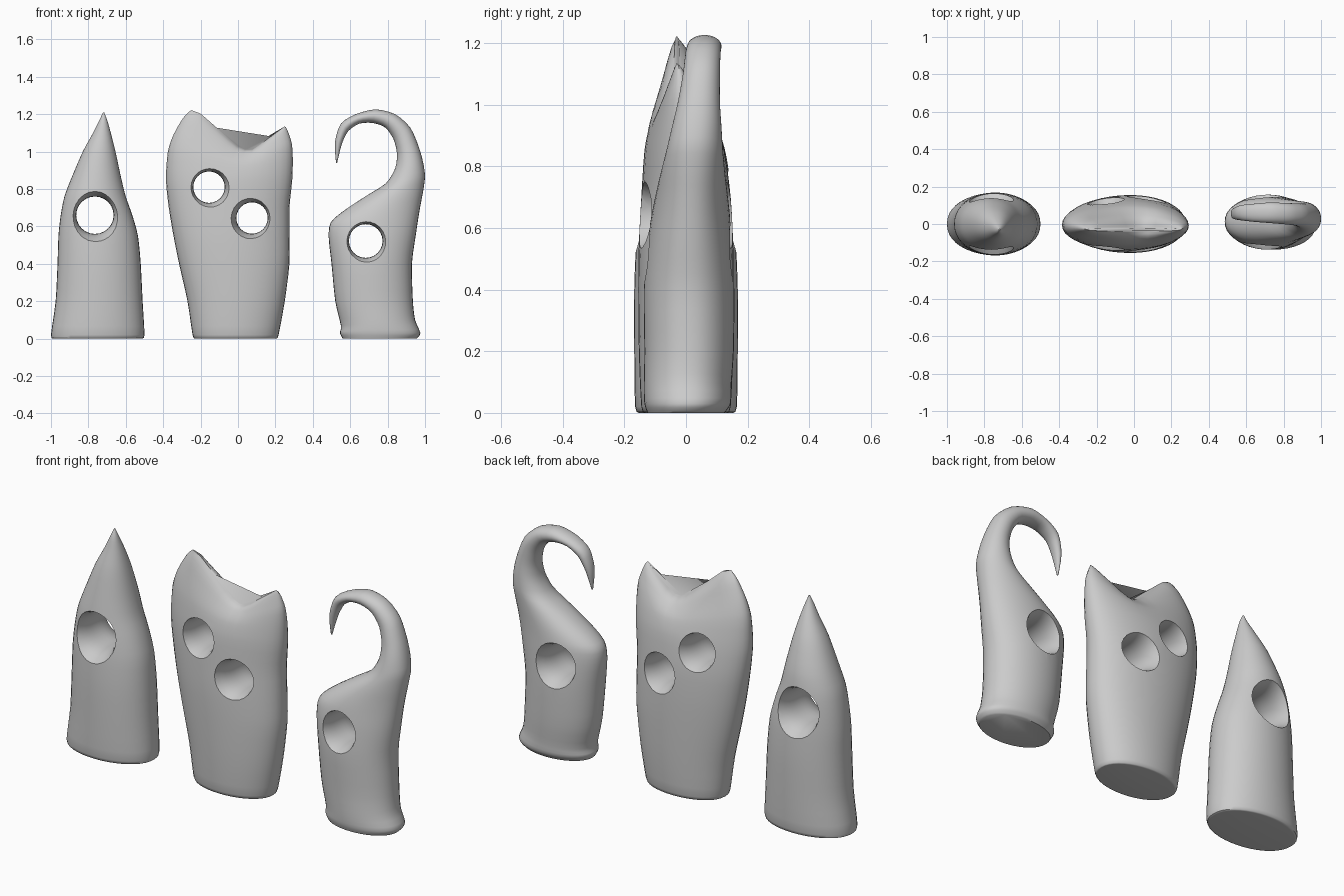
import bpy, bmesh, math

if "Cube" in bpy.data.objects:
    bpy.data.objects.remove(bpy.data.objects["Cube"])

SIDES = 40
STEPS = 3


def spline(a, b, c, d, t):
    # Softened Catmull-Rom step between b and c
    m1, m2 = (c - a) * 0.4, (d - b) * 0.4
    return ((2*t**3 - 3*t**2 + 1) * b + (t**3 - 2*t**2 + t) * m1
            + (3*t**2 - 2*t**3) * c + (t**3 - t**2) * m2)


def make_object(name, rings):
    bm = bmesh.new()
    loops = [[bm.verts.new(p) for p in ring] for ring in rings]
    for lo, hi in zip(loops, loops[1:]):
        n = len(lo)
        for i in range(n):
            bm.faces.new((lo[i], lo[(i+1) % n], hi[(i+1) % n], hi[i]))
    bm.faces.new(loops[0][::-1])
    bm.faces.new(loops[-1])
    bmesh.ops.recalc_face_normals(bm, faces=bm.faces)
    mesh = bpy.data.meshes.new(name)
    bm.to_mesh(mesh)
    bm.free()
    obj = bpy.data.objects.new(name, mesh)
    bpy.context.collection.objects.link(obj)
    return obj


def valley(t):
    # Drop of the top edge between the two horns
    pts = [(0, 0), (.1, .01), (.54, .164), (.66, .154), (1, 0)]
    for (t0, v0), (t1, v1) in zip(pts, pts[1:]):
        if t <= t1:
            return v0 + (v1 - v0) * (t - t0) / (t1 - t0)
    return 0


def loft(name, sections):
    # section: left x, left z, right x, right z, centre y, half depth, valley weight
    secs = [s if len(s) == 7 else s + (0,) for s in sections]
    fine = []
    for i in range(len(secs) - 1):
        q = [secs[max(0, min(len(secs) - 1, i + k))] for k in (-1, 0, 1, 2)]
        for s in range(STEPS):
            fine.append([spline(*v, s / STEPS) for v in zip(*q)])
    fine.append(secs[-1])
    rings = []
    for lx, lz, rx, rz, yc, hd, w in fine:
        ring = []
        for k in range(SIDES):
            a = 2 * math.pi * k / SIDES
            t = (1 + math.cos(a)) / 2
            sn = math.sin(a)
            y = yc + hd * math.copysign(abs(sn) ** 0.92, sn)
            ring.append((lx + (rx - lx) * t, y, max(0, lz + (rz - lz) * t - w * valley(t))))
        rings.append(ring)
    return make_object(name, rings)


def pierce(obj, holes):
    # Flared round holes running front to back
    cutters = []
    for x, z, r in holes:
        rings = []
        for j in range(-8, 9):
            y = j * 0.03
            rr = r * (1 + 0.28 * min(1.8, (abs(y) / 0.14) ** 3))
            rings.append([(x + rr * math.cos(2 * math.pi * k / 24), y,
                           z + rr * math.sin(2 * math.pi * k / 24)) for k in range(24)])
        cut = make_object("hole_cutter", rings)
        cut.hide_render = True
        cutters.append(cut)
        mod = obj.modifiers.new("hole", 'BOOLEAN')
        mod.operation = 'DIFFERENCE'
        mod.solver = 'EXACT'
        mod.object = cut
    dg = bpy.context.evaluated_depsgraph_get()
    mesh = bpy.data.meshes.new_from_object(obj.evaluated_get(dg))
    obj.modifiers.clear()
    obj.data = mesh
    for c in cutters:
        bpy.data.objects.remove(c)
    bpy.ops.object.select_all(action='DESELECT')
    obj.select_set(True)
    bpy.context.view_layer.objects.active = obj
    bpy.ops.object.shade_smooth_by_angle(angle=math.radians(50))


def flat(z, l, r, hd, yc=0):
    return (l, z, r, z, yc, hd)


# Left: pointed stone with one hole
pointed = loft("pointed_stone", [
    flat(0, -.985, -.515, .15), flat(.02, -1, -.5, .165), flat(.2, -.975, -.51, .168),
    flat(.4, -.965, -.52, .168), flat(.55, -.96, -.535, .162), flat(.66, -.948, -.565, .153),
    flat(.76, -.928, -.6, .142), flat(.86, -.89, -.625, .125), flat(1.0, -.83, -.655, .088, -.01),
    flat(1.1, -.775, -.68, .05, -.02), flat(1.17, -.74, -.7, .022, -.03),
    flat(1.21, -.722, -.716, .004, -.03)])
pierce(pointed, [(-.765, .66, .1)])

# Middle: two-horned stone with two holes
horned = loft("horned_stone", [
    flat(0, -.23, .205, .13), flat(.02, -.243, .217, .145), flat(.2, -.27, .25, .153),
    flat(.4, -.315, .275, .155), flat(.55, -.345, .275, .153), flat(.7, -.37, .275, .145),
    flat(.85, -.385, .29, .13, -.005),
    (-.375, 1.0, .293, .96, -.01, .108, .3),
    (-.345, 1.09, .288, 1.04, -.015, .085, .6),
    (-.30, 1.17, .27, 1.10, -.02, .058, .85),
    (-.27, 1.205, .258, 1.127, -.025, .035, .96),
    (-.25, 1.222, .25, 1.135, -.03, .01, 1)])
pierce(horned, [(-.155, .81, .084), (.075, .645, .084)])

# Right: stone curling into a hook, one hole
hooked = loft("hooked_stone", [
    (.56, 0, .955, 0, .0, .125), (.545, .03, .975, .03, .005, .14),
    (.55, .07, .947, .1, .005, .142), (.52, .2, .935, .2, .01, .145),
    (.50, .4, .93, .4, .01, .147), (.485, .54, .95, .55, .012, .138),
    (.495, .62, .965, .65, .015, .128), (.56, .68, .977, .72, .018, .118),
    (.68, .76, .99, .79, .022, .105), (.79, .83, 1.0, .87, .028, .092),
    (.84, .91, .988, .95, .035, .08), (.85, .99, .965, 1.03, .042, .068),
    (.83, 1.07, .92, 1.13, .05, .06), (.785, 1.13, .84, 1.2, .055, .057),
    (.72, 1.153, .735, 1.226, .06, .055), (.65, 1.15, .63, 1.2, .06, .048),
    (.59, 1.11, .55, 1.15, .06, .04), (.555, 1.04, .518, 1.05, .055, .028),
    (.53, .94, .524, .94, .05, .005)])
pierce(hooked, [(.683, .522, .09)])
